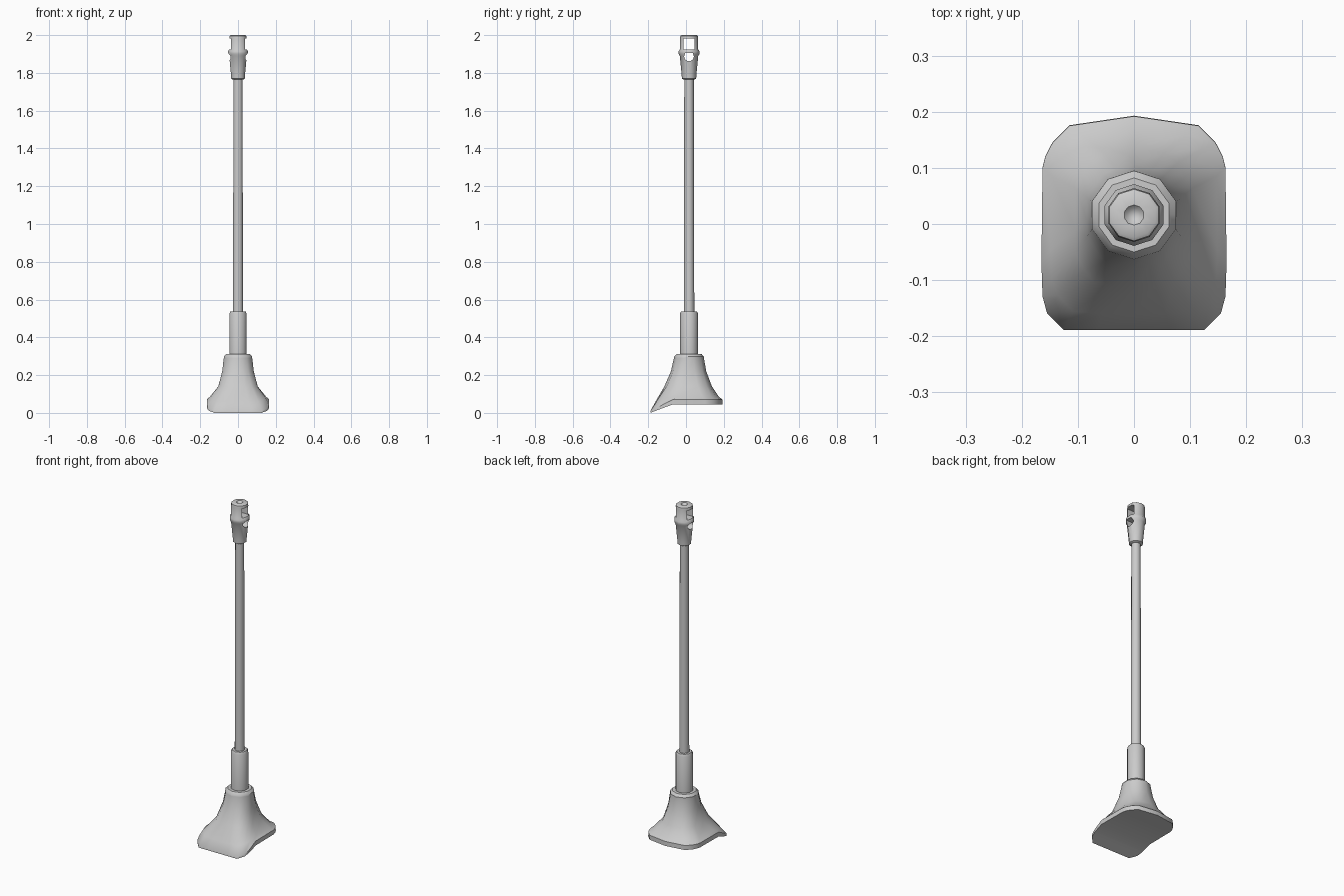
import bpy, bmesh
from math import sin, cos, pi, radians

cube = bpy.data.objects.get("Cube")
if cube:
    bpy.data.objects.remove(cube)

AXIS_Y = 0.016  # the pole stands slightly behind the centre
SIDES = 10

grey = bpy.data.materials.new("plain grey")
grey.use_nodes = True
grey.diffuse_color = (0.6, 0.6, 0.6, 1)
grey.node_tree.nodes["Principled BSDF"].inputs["Base Color"].default_value = (0.6, 0.6, 0.6, 1)


def finish(bm, name):
    bmesh.ops.recalc_face_normals(bm, faces=bm.faces)
    mesh = bpy.data.meshes.new(name)
    bm.to_mesh(mesh)
    bm.free()
    mesh.materials.append(grey)
    obj = bpy.data.objects.new(name, mesh)
    bpy.context.collection.objects.link(obj)
    return obj


def activate(obj):
    bpy.ops.object.select_all(action='DESELECT')
    obj.select_set(True)
    bpy.context.view_layer.objects.active = obj


def smooth(obj, angle=40):
    activate(obj)
    bpy.ops.object.shade_smooth_by_angle(angle=radians(angle))


def bridge(bm, low, high):
    n = len(low)
    for i in range(n):
        j = (i + 1) % n
        bm.faces.new((low[i], low[j], high[j], high[i]))


def lathe(name, profile):
    """Ten-sided turned part from (radius, height) pairs, capped at both ends."""
    bm = bmesh.new()
    rings = []
    for r, z in profile:
        angles = [pi / 2 + 2 * pi * i / SIDES for i in range(SIDES)]
        rings.append([bm.verts.new((r * cos(a), AXIS_Y + r * sin(a), z)) for a in angles])
    for low, high in zip(rings, rings[1:]):
        bridge(bm, low, high)
    bm.faces.new(rings[0])
    bm.faces.new(rings[-1])
    return finish(bm, name)


def cut_through(target, outline):
    """Cut a (y, z) outline through the target along x."""
    bm = bmesh.new()
    ends = [[bm.verts.new((x, AXIS_Y + y, z)) for y, z in outline] for x in (-0.1, 0.1)]
    bridge(bm, *ends)
    for end in ends:
        bm.faces.new(end)
    cutter = finish(bm, "cutter")
    cutter.hide_render = True
    mod = target.modifiers.new("opening", 'BOOLEAN')
    mod.operation = 'DIFFERENCE'
    mod.solver = 'EXACT'
    mod.object = cutter
    activate(target)
    bpy.ops.object.modifier_apply(modifier=mod.name)
    bpy.data.objects.remove(cutter)


# Flared foot: a rounded rectangle blending up into a ten-sided collar
half = [(0, -.19), (.065, -.19), (.125, -.19), (.155, -.16), (.163, -.13), (.165, -.07),
        (.163, .1), (.158, .12), (.145, .145), (.115, .175), (0, .192)]
last = len(half) - 1


def sole_height(y):
    return 0.045 * min(1, (y + 0.19) / 0.12)


def foot_ring(bm, square, hx, front, back, z):
    """One ring: square = 0 is a decagon, 1 is the sole outline; z may depend on y."""
    right = []
    for i, (x, y) in enumerate(half):
        a = pi * i / last
        cx, cy = sin(a), -cos(a)
        if i % 2:
            cx, cy = cx * cos(pi / SIDES), cy * cos(pi / SIDES)
        u = cx + (x / 0.165 - cx) * square
        v = cy + (y / 0.191 - cy) * square
        y = (front + back) / 2 + v * (back - front) / 2
        right.append((u * hx, y, z(y) if callable(z) else z))
    left = [(-x, y, h) for x, y, h in right[-2:0:-1]]
    return [bm.verts.new(p) for p in right + left]


bm = bmesh.new()
rings = [
    foot_ring(bm, 1, .165, -.19, .192, sole_height),
    foot_ring(bm, 1, .165, -.19, .191, lambda y: sole_height(y) * 1.4 + 0.008),
    foot_ring(bm, .8, .15, -.163, .173, lambda y: sole_height(y) * 0.8 + 0.05),
    foot_ring(bm, .5, .107, -.115, .137, .14),
    foot_ring(bm, .2, .087, -.08, .107, .22),
    foot_ring(bm, 0, .079, -.064, .095, .29),
    foot_ring(bm, 0, .079, -.063, .095, .298),
    foot_ring(bm, 0, .066, -.050, .082, .312),
]
for low, high in zip(rings, rings[1:]):
    bridge(bm, low, high)
bm.faces.new(rings[-1])
# Sole, built in strips from side to side so that it follows the bend
sole = rings[0]
for i in range(last):
    strip = [sole[i], sole[i + 1], sole[-i - 1], sole[-i]]
    bm.faces.new(list(dict.fromkeys(strip)))
smooth(finish(bm, "flared_foot"))

# Sleeve and pole
smooth(lathe("lower_sleeve", [(.048, .29), (.048, .525), (.042, .538), (.028, .538)]))
smooth(lathe("pole", [(.028, .5), (.025, 1.785)]))

# Head with a ring, a dimpled top and two openings
head = lathe("head", [(.03, 1.765), (.038, 1.77), (.039, 1.79), (.049, 1.89), (.055, 1.9),
                      (.055, 1.915), (.048, 1.925), (.048, 1.985), (.046, 1.996),
                      (.04, 2.0), (.018, 2.0), (.012, 1.993), (.004, 1.99)])
cut_through(head, [(-.028, 1.925), (.028, 1.925), (.028, 1.981), (-.028, 1.981)])
arc = [(.026 * cos(pi + pi * i / 8), 1.888 + .026 * sin(pi + pi * i / 8)) for i in range(9)]
cut_through(head, arc + [(.02, 1.904), (-.02, 1.904)])
smooth(head)
